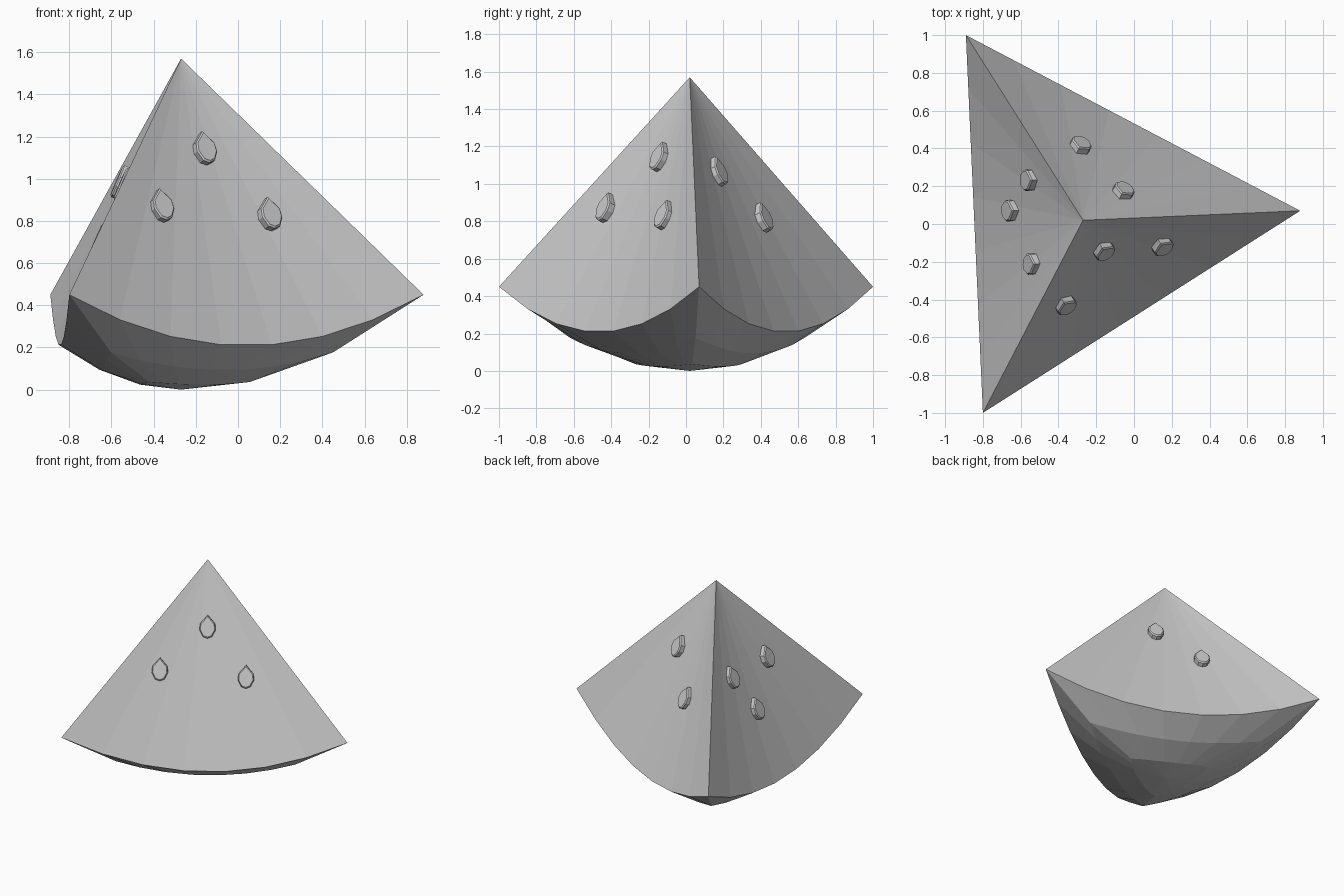
import bpy, bmesh
from mathutils import Vector, Matrix
from mathutils.bvhtree import BVHTree

if "Cube" in bpy.data.objects:
    bpy.data.objects.remove(bpy.data.objects["Cube"])

APEX = Vector((-0.27, 0.02, 1.57))
BASE = Vector((-0.27, 0.02, 0.0))
CORNERS = [Vector((-0.80, -1.0, 0.45)), Vector((0.88, 0.07, 0.45)), Vector((-0.89, 1.0, 0.45))]
SEG = 7


def add_object(name, bm):
    bmesh.ops.recalc_face_normals(bm, faces=bm.faces)
    me = bpy.data.meshes.new(name)
    bm.to_mesh(me)
    ob = bpy.data.objects.new(name, me)
    bpy.context.collection.objects.link(ob)
    return ob


# sagging rim between the three corners, with a weight that is 1 at corners
rim = []
for i in range(3):
    a, b = CORNERS[i], CORNERS[(i + 1) % 3]
    for k in range(SEG):
        u = k / SEG
        p = a.lerp(b, u)
        p.z -= 0.242 * 4 * u * (1 - u)
        rim.append((p, (2 * u - 1) ** 2))
n = len(rim)

# melon wedge: fan of cut faces from the apex, domed rind underneath
bm = bmesh.new()
rings = []
for t0, pull in ((1.0, 0.0), (0.667, 0.04), (0.333, 0.05)):
    ring = []
    for p, w in rim:
        t = t0 - pull * w
        q = BASE.lerp(p, t)
        q.z = p.z * t * t
        ring.append(bm.verts.new(q))
    rings.append(ring)
top, bottom = bm.verts.new(APEX), bm.verts.new(BASE)
for i in range(n):
    j = (i + 1) % n
    bm.faces.new((top, rings[0][i], rings[0][j]))
    for r, s in zip(rings, rings[1:]):
        bm.faces.new((r[i], s[i], s[j], r[j]))
    bm.faces.new((bottom, rings[-1][j], rings[-1][i]))
bmesh.ops.recalc_face_normals(bm, faces=bm.faces)
tree = BVHTree.FromBMesh(bm)
add_object("melon_wedge", bm)
bm.free()

# teardrop seed outline
OUTLINE = [(0, 0.085), (-0.052, 0.025), (-0.056, -0.02), (-0.032, -0.066),
           (0.0, -0.078), (0.032, -0.066), (0.056, -0.02), (0.052, 0.025)]


def seed(name, pos, side):
    # local frame: up the slope of the cut face
    a, b = CORNERS[side], CORNERS[(side + 1) % 3]
    mid = (a + b) / 2 - Vector((0, 0, 0.22))
    across = (b - a).normalized()
    normal = across.cross(APEX - mid).normalized()
    up = normal.cross(across)
    origin = tree.find_nearest(pos)[0]
    bm = bmesh.new()
    layers = []
    for h, s in ((-0.03, 1.0), (0.03, 1.0), (0.037, 0.88)):
        layers.append([bm.verts.new(origin + across * x * s + up * y * s + normal * h)
                       for x, y in OUTLINE])
    m = len(OUTLINE)
    for lo, hi in zip(layers, layers[1:]):
        for i in range(m):
            j = (i + 1) % m
            bm.faces.new((lo[i], lo[j], hi[j], hi[i]))
    bm.faces.new(layers[0][::-1])
    bm.faces.new(layers[-1])
    add_object(name, bm)
    bm.free()


# seeds on each cut face
SEEDS = [
    [(-0.16, -0.14, 1.14), (-0.36, -0.43, 0.87), (0.15, -0.12, 0.83)],
    [(-0.05, 0.19, 1.07), (-0.28, 0.42, 0.82)],
    [(-0.56, 0.23, 0.98), (-0.67, 0.07, 0.71), (-0.55, -0.21, 0.97)],
]
for side, spots in enumerate(SEEDS):
    for k, p in enumerate(spots):
        seed(f"seed_{side + 1}_{k + 1}", Vector(p), side)
